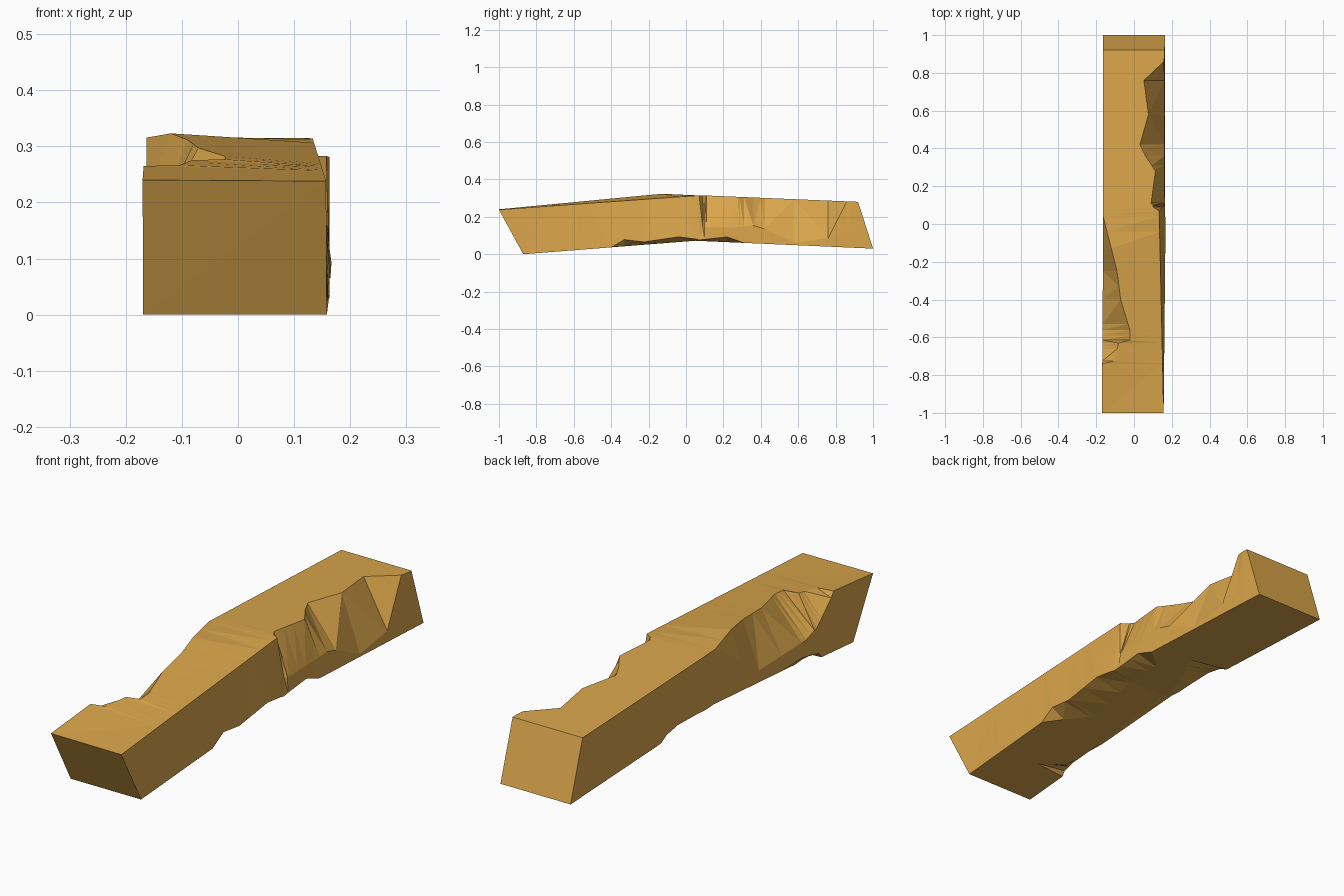
import bpy, bmesh

if "Cube" in bpy.data.objects:
    bpy.data.objects.remove(bpy.data.objects["Cube"])

# Beam edge profiles along its length: (y, value)
TOP_LEFT = [(-1, .24), (-.13, .323), (.05, .315), (.92, .28)]
TOP_RIGHT = [(-1, .238), (.08, .315), (.92, .28)]
BOTTOM = [(-.87, 0), (.05, .072), (1, .03)]
LEFT_X = [(-1, -.17), (0, -.163), (1, -.163)]
RIGHT_TOP_X = [(-1, .157), (.07, .133), (.1, .16), (1, .163)]
RIGHT_BOTTOM_X = [(-1, .157), (0, .167), (.1, .163), (1, .163)]

# Chips broken out of the four long edges: (y, inset across, depth up/down)
CHIP_TL = [(-.74, 0, 0), (-.725, .065, .025), (-.63, .085, .125), (-.615, .145, .13),
           (-.56, .145, .155), (-.4, .095, .175), (-.25, .075, .195), (.04, 0, 0)]
CHIP_TR = [(.07, 0, 0), (.09, .05, .17), (.11, .07, .17), (.28, .047, .16), (.36, .1, .15),
           (.42, .13, .165), (.58, .085, .235), (.76, .11, .2), (.86, .005, .18), (.895, 0, 0)]
CHIP_BR = [(-.4, 0, 0), (-.33, .06, .036), (-.225, .165, .015), (-.04, .12, .028),
           (.07, .1, .005), (.22, .1, .028), (.31, 0, 0)]
CHIP_BL = [(-.66, 0, 0), (-.645, .15, .02), (-.59, .05, .03), (-.53, .03, .035),
           (-.4, .03, .02), (.1, .05, .015), (.17, .07, .022), (.285, .12, .03),
           (.36, .18, .02), (.4, 0, 0)]


def sample(table, y, column=1):
    """Linear interpolation, held constant past both ends."""
    if y <= table[0][0]:
        return table[0][column]
    for a, b in zip(table, table[1:]):
        if y <= b[0]:
            t = (y - a[0]) / (b[0] - a[0])
            return a[column] + t * (b[column] - a[column])
    return table[-1][column]


def ring(bm, y_top, y_bottom):
    """Rectangular section whose four corners are bevelled by the chips."""
    corners = [(TOP_LEFT, LEFT_X, CHIP_TL, 1, -1, y_top, False),
               (TOP_RIGHT, RIGHT_TOP_X, CHIP_TR, -1, -1, y_top, True),
               (BOTTOM, RIGHT_BOTTOM_X, CHIP_BR, -1, 1, y_bottom, False),
               (BOTTOM, LEFT_X, CHIP_BL, 1, 1, y_bottom, True)]
    verts = []
    for z_table, x_table, chip, sx, sz, y, across_first in corners:
        x, z = sample(x_table, y), sample(z_table, y)
        across = (x + sx * sample(chip, y), y, z)
        side = (x, y, z + sz * sample(chip, y, 2))
        pair = (across, side) if across_first else (side, across)
        verts += [bm.verts.new(p) for p in pair]
    return verts


# Loft the sections, with slanted saw cuts at both ends
bm = bmesh.new()
stations = {y for t in (CHIP_TL, CHIP_TR, CHIP_BR, CHIP_BL) for y, _, _ in t}
stations |= {-.13, .05}
cuts = [(-1, -.87)] + [(y, y) for y in sorted(stations)] + [(.92, 1)]
rings = [ring(bm, *c) for c in cuts]
for a, b in zip(rings, rings[1:]):
    for i in range(8):
        j = (i + 1) % 8
        bm.faces.new((a[i], a[j], b[j], b[i]))
bm.faces.new(rings[0])
bm.faces.new(rings[-1])
bmesh.ops.remove_doubles(bm, verts=bm.verts, dist=1e-4)
bmesh.ops.recalc_face_normals(bm, faces=bm.faces)
bmesh.ops.triangulate(bm, faces=bm.faces)

mesh = bpy.data.meshes.new("chipped_beam")
bm.to_mesh(mesh)
bm.free()
beam = bpy.data.objects.new("chipped_beam", mesh)
bpy.context.collection.objects.link(beam)

# Single wood colour
wood = bpy.data.materials.new("golden_wood")
wood.diffuse_color = (.70, .38, .07, 1)
wood.use_nodes = True
wood.node_tree.nodes["Principled BSDF"].inputs["Base Color"].default_value = wood.diffuse_color
mesh.materials.append(wood)
